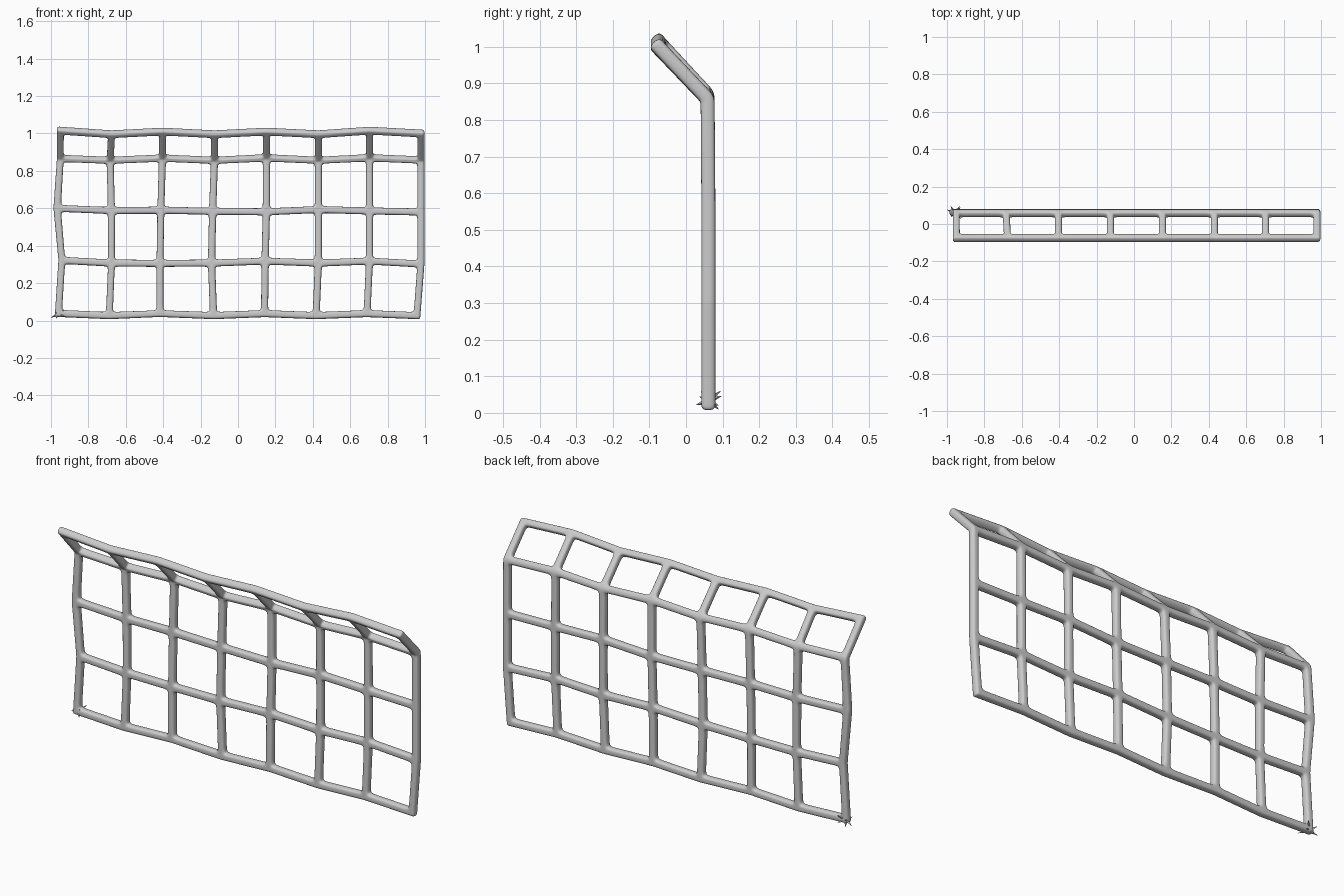
import bpy, bmesh, math
from mathutils import Vector

if "Cube" in bpy.data.objects:
    bpy.data.objects.remove(bpy.data.objects["Cube"])

HALF = 0.0195    # half width of a bar
DEPTH = 0.038    # bar thickness

# Wobbly grid joints: x and z per row, y per row (top row leans forward)
ROW_X = [
    [-.96, -.688, -.418, -.13, .142, .418, .69, .957],
    [-.942, -.676, -.418, -.142, .145, .43, .703, .978],
    [-.967, -.676, -.413, -.136, .152, .43, .703, .978],
    [-.95, -.684, -.404, -.126, .152, .43, .703, .978],
    [-.95, -.676, -.404, -.126, .152, .43, .703, .978],
]
ROW_Z = [
    [.038, .026, .037, .026, .037, .026, .037, .026],
    [.322, .307, .305, .307, .318, .307, .318, .302],
    [.600, .588, .590, .584, .580, .594, .585, .580],
    [.866, .856, .868, .856, .870, .856, .870, .858],
    [1.015, .996, 1.010, .996, 1.010, .996, 1.015, 1.000],
]
ROW_Y = [.061, .061, .061, .059, -.075]
NX, NZ = 8, 5


def joint(i, j):
    return Vector((ROW_X[j][i], ROW_Y[j], ROW_Z[j][i]))


def point(u, v):
    """Bilinear position on the joint grid, extended past its rim."""
    i = min(max(int(math.floor(u)), 0), NX - 2)
    j = min(max(int(math.floor(v)), 0), NZ - 2)
    s, t = u - i, v - j
    return joint(i, j).lerp(joint(i + 1, j), s).lerp(
        joint(i, j + 1).lerp(joint(i + 1, j + 1), s), t)


def lines(count, gaps):
    """Grid lines around each bar: (parameter, bar index or None)."""
    out = []
    for k in range(count):
        below = HALF / gaps[max(k - 1, 0)]
        above = HALF / gaps[min(k, count - 2)]
        if k > 0:
            out.append((k - 2.3 * below, None))
        out += [(k - below, k), (k, k), (k + above, k)]
        if k < count - 1:
            out.append((k + 2.3 * above, None))
    return out


cols = lines(NX, [.276] * (NX - 1))
rows = lines(NZ, [.28, .28, .275, .20])


def is_bar(ls, n):
    return ls[n][1] is not None and ls[n][1] == ls[n + 1][1]


# Net of bars: a bent sheet with openings, thickened and rounded
bm = bmesh.new()
cache = {}


def vert(a, b):
    if (a, b) not in cache:
        cache[a, b] = bm.verts.new(point(cols[a][0], rows[b][0]))
    return cache[a, b]


for a in range(len(cols) - 1):
    for b in range(len(rows) - 1):
        if is_bar(cols, a) or is_bar(rows, b):
            bm.faces.new([vert(a, b), vert(a + 1, b),
                          vert(a + 1, b + 1), vert(a, b + 1)])
me = bpy.data.meshes.new("lattice_panel")
bm.to_mesh(me)
bm.free()
me.polygons.foreach_set("use_smooth", [True] * len(me.polygons))
panel = bpy.data.objects.new("lattice_panel", me)
bpy.context.collection.objects.link(panel)
sol = panel.modifiers.new("thickness", 'SOLIDIFY')
sol.thickness = DEPTH
sol.offset = 0
sol.use_even_offset = True
sub = panel.modifiers.new("rounding", 'SUBSURF')
sub.levels = sub.render_levels = 2

# Frayed bottom corner: small shards radiating from the joint
bm = bmesh.new()
tips = [(-.040, .015, -.018), (-.02, .036, .012), (-.018, -.024, .01),
        (.03, .034, .026), (.03, -.02, .024), (.034, .028, -.014),
        (.034, -.033, -.012), (-.012, .028, -.024)]
for tip in tips:
    d = Vector(tip)
    rot = d.to_track_quat('Z', 'Y').to_matrix().to_4x4()
    cone = bmesh.ops.create_cone(bm, segments=4, radius1=.011, radius2=.0005,
                                 depth=d.length, cap_ends=True)
    bmesh.ops.translate(bm, vec=(0, 0, d.length / 2), verts=cone["verts"])
    bmesh.ops.transform(bm, matrix=rot, verts=cone["verts"])
me = bpy.data.meshes.new("frayed_corner")
bm.to_mesh(me)
bm.free()
fray = bpy.data.objects.new("frayed_corner", me)
fray.location = (-.96, .061, .034)
bpy.context.collection.objects.link(fray)
